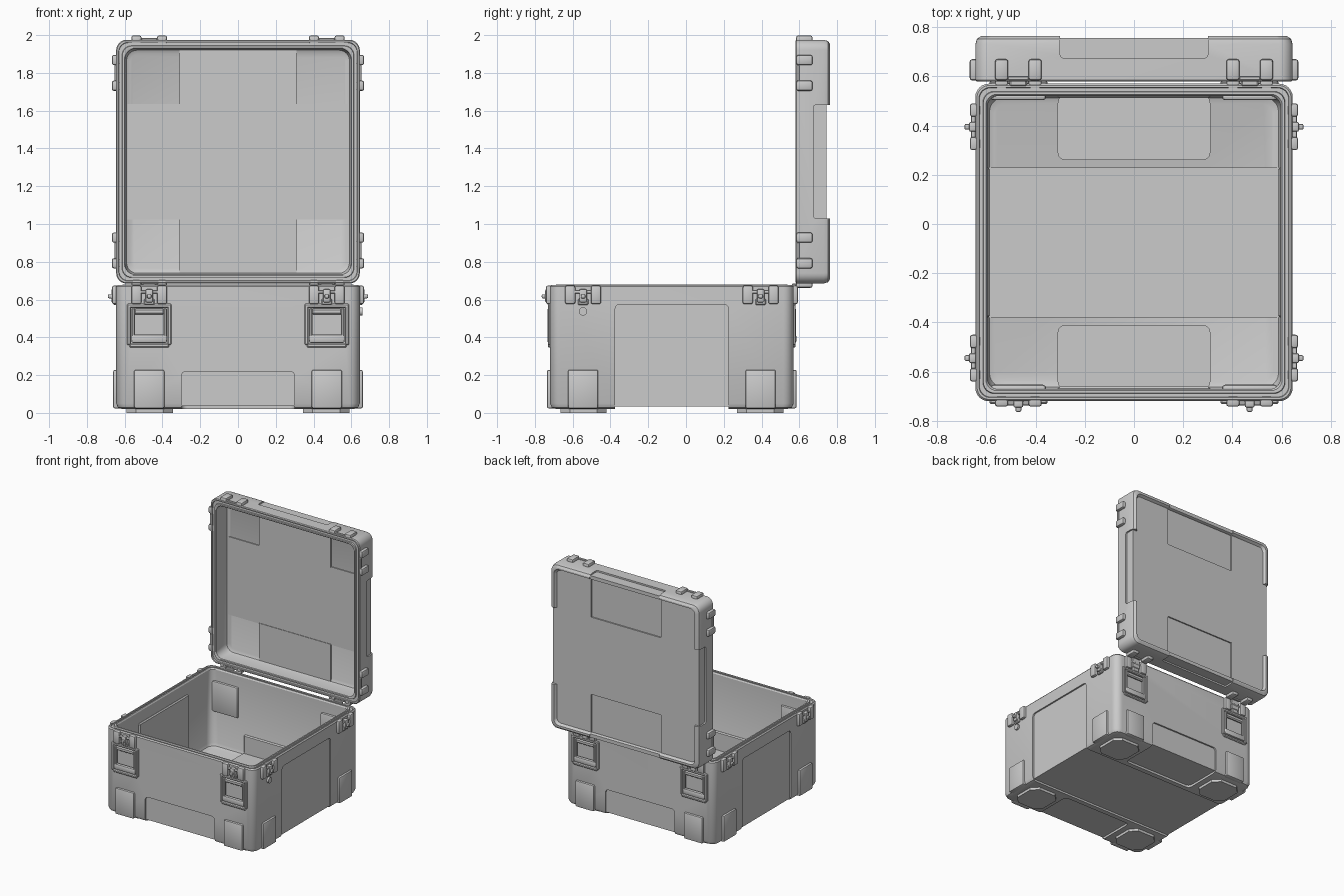
import bpy, bmesh, math
from mathutils import Matrix, Vector

if "Cube" in bpy.data.objects:
    bpy.data.objects.remove(bpy.data.objects["Cube"])

T = Matrix.Translation
BODY = T((0, -0.075, 0))                                        # body frame, z up
LID = T((0, 0.58, 1.33)) @ Matrix.Rotation(-math.pi / 2, 4, 'X')  # lid frame, stood on edge
H = 0.645                                                       # half width of the case


def side(k):
    return Matrix.Rotation(k * math.pi / 2, 4, 'Z')


def box(bm, lo, hi, M=Matrix(), bevel=0.0, seg=1, axis=None):
    """Box between two corners; bevels all edges or only those along one axis."""
    lo, hi = Vector(lo), Vector(hi)
    S = Matrix.Diagonal((*(hi - lo), 1))
    verts = bmesh.ops.create_cube(bm, size=1, matrix=M @ T((lo + hi) / 2) @ S)['verts']
    if bevel:
        edges = {e for v in verts for e in v.link_edges}
        if axis is not None:
            d = M.to_3x3().col[axis].normalized()
            edges = {e for e in edges
                     if abs((e.verts[0].co - e.verts[1].co).normalized().dot(d)) > 0.9}
        bmesh.ops.bevel(bm, geom=list(edges), offset=bevel, segments=seg,
                        profile=0.5, affect='EDGES')


def rod(bm, r, length, M, n=20):
    bmesh.ops.create_cone(bm, cap_ends=True, segments=n, radius1=r, radius2=r,
                          depth=length, matrix=M)


def finish(bm, name, smooth=True):
    bmesh.ops.recalc_face_normals(bm, faces=bm.faces)
    me = bpy.data.meshes.new(name)
    bm.to_mesh(me)
    bm.free()
    ob = bpy.data.objects.new(name, me)
    bpy.context.collection.objects.link(ob)
    return ob


def square_loft(name, rings, M):
    """Closed skin through rounded squares given as (half width, corner radius, z)."""
    bm = bmesh.new()
    loops = []
    for h, r, z in rings:
        loop = []
        for k in range(4):
            for i in range(7):
                a = math.pi / 2 * (k + i / 6)
                c = math.pi / 2 * k + math.pi / 4
                cx, cy = (h - r) * math.sqrt(2) * math.cos(c), (h - r) * math.sqrt(2) * math.sin(c)
                loop.append(bm.verts.new(M @ Vector((cx + r * math.cos(a), cy + r * math.sin(a), z))))
        loops.append(loop)
    n = len(loops[0])
    for a, b in zip(loops, loops[1:]):
        for i in range(n):
            bm.faces.new((a[i], a[(i + 1) % n], b[(i + 1) % n], b[i]))
    bm.faces.new(loops[0])
    bm.faces.new(loops[-1])
    return finish(bm, name)


def cut(ob, *args, **kw):
    bm = bmesh.new()
    box(bm, *args, **kw)
    cutter = finish(bm, "cutter")
    cutter.hide_render = True
    m = ob.modifiers.new("cut", 'BOOLEAN')
    m.operation, m.solver, m.object = 'DIFFERENCE', 'EXACT', cutter
    bpy.context.view_layer.objects.active = ob
    bpy.ops.object.modifier_apply(modifier=m.name)
    bpy.data.objects.remove(cutter)


# Case body: outer skin, rim with seal groove, inner skin
body = square_loft("case_body", [
    (0.61, 0.04, 0.02), (0.635, 0.05, 0.028), (H, 0.055, 0.05), (H, 0.055, 0.668),
    (0.638, 0.05, 0.677), (0.63, 0.045, 0.677), (0.628, 0.045, 0.668), (0.614, 0.045, 0.668),
    (0.612, 0.045, 0.68), (0.602, 0.045, 0.68), (0.596, 0.045, 0.67),
    (0.596, 0.06, 0.10), (0.587, 0.055, 0.078), (0.565, 0.04, 0.07)], BODY)
cut(body, (-0.8, -0.301, -0.1), (0.8, 0.301, 0.035), M=BODY)     # channel under the floor
for k in range(4):
    M = BODY @ side(k)
    if k % 2:   # tall recess on left and right
        cut(body, (-0.3, -0.75, -0.1), (0.3, -H + 0.012, 0.575), M=M, bevel=0.025, seg=4, axis=1)
    else:       # low recess on front and back, wrapping below
        cut(body, (-0.3, -0.75, -0.1), (0.3, -H + 0.012, 0.22), M=M, bevel=0.025, seg=4, axis=1)
        cut(body, (-0.299, -0.76, -0.1), (0.299, -0.34, 0.037), M=M, bevel=0.03, seg=4, axis=2)
        for x in (-0.47, 0.47):     # handle pockets
            cut(body, (x - 0.1, -0.75, 0.365), (x + 0.1, -0.617, 0.56), M=M,
                bevel=0.012, seg=2, axis=1)

# Raised inner faces behind the recesses
bm = bmesh.new()
box(bm, (-0.597, -0.305, 0.06), (0.597, 0.305, 0.082), BODY)
for k in range(4):
    M = BODY @ side(k)
    if k % 2:
        box(bm, (-0.305, -0.61, 0.07), (0.305, -0.586, 0.58), M, 0.008)
    else:
        box(bm, (-0.31, -0.597, 0.06), (0.31, -0.335, 0.086), M, 0.03, 3, axis=2)
        box(bm, (-0.31, -0.61, 0.07), (0.31, -0.586, 0.23), M, 0.008)
        for x in (-0.47, 0.47):
            box(bm, (x - 0.112, -0.605, 0.345), (x + 0.112, -0.578, 0.585), M, 0.012, 2)
finish(bm, "inner_panels")

# Corner bumpers and feet
bumpers, feet = bmesh.new(), bmesh.new()
for k in range(4):
    M = BODY @ side(k)
    for x in (-0.47, 0.47):
        box(bumpers, (x - 0.08, -H - 0.016, 0.024), (x + 0.08, -H + 0.03, 0.228), M, 0.009, 2)
    box(feet, (0.345, 0.345, 0), (0.59, 0.59, 0.03), M, 0.05, 1, axis=2)
finish(bumpers, "corner_bumpers")
finish(feet, "feet")

# Lid shell with dished top and raised rim
lid = square_loft("lid", [
    (0.57, 0.04, 0.135), (0.59, 0.055, 0.125), (0.597, 0.06, 0.10), (0.597, 0.05, 0.004),
    (0.602, 0.05, 0.0), (0.612, 0.05, 0.0), (0.614, 0.05, 0.008), (0.63, 0.05, 0.008),
    (0.632, 0.05, 0.0), (0.64, 0.05, 0.0), (H, 0.055, 0.006), (H, 0.055, 0.15),
    (0.638, 0.05, 0.172), (0.622, 0.045, 0.183), (0.61, 0.04, 0.183), (0.598, 0.035, 0.162)], LID)
for k in range(4):
    M = LID @ side(k)
    cut(lid, (-0.3, -0.75, 0.095), (0.3, -H + 0.012, 0.3), M=M, bevel=0.012, seg=3, axis=1)
    if k % 2:
        cut(lid, (-0.3, -0.75, 0.1625), (0.3, -0.585, 0.3), M=M)
    else:
        cut(lid, (-0.301, -0.76, 0.175), (0.301, -0.59, 0.3), M=M)
        cut(lid, (-0.302, -0.601, 0.152), (0.302, -0.302, 0.3), M=M)

# Raised inner faces of the lid
bm = bmesh.new()
box(bm, (-0.594, -0.305, 0.128), (0.594, 0.305, 0.145), LID)
for k in (0, 2):
    box(bm, (-0.31, -0.592, 0.124), (0.31, -0.3, 0.145), LID @ side(k))
finish(bm, "lid_inner_panels")

# Guard ribs on all sides of body and lid, with clasps and pins between
ribs, lid_ribs = bmesh.new(), bmesh.new()
clasps, pins = bmesh.new(), bmesh.new()
RY = Matrix.Rotation(math.pi / 2, 4, 'Y')
for k in range(4):
    for x in (-0.47, 0.47):
        M = BODY @ side(k) @ T((x, -H, 0))
        L = LID @ side(k) @ T((x, -H, 0))
        for s in (-0.068, 0.068):
            box(ribs, (s - 0.027, -0.022, 0.576), (s + 0.027, 0.02, 0.674), M, 0.01, 2)
            box(lid_ribs, (s - 0.027, -0.023, 0.003), (s + 0.027, 0.02, 0.09), L, 0.011, 2)
        box(lid_ribs, (-0.042, -0.01, 0.004), (0.042, 0.01, 0.02), L, 0.003)
        box(clasps, (-0.028, -0.014, 0.57), (0.028, 0.02, 0.605), M, 0.006)
        if k != 2:      # toggle hooks; the back side is hinged
            box(clasps, (-0.02, -0.026, 0.585), (0.02, 0.01, 0.655), M, 0.008, 2)
            box(clasps, (-0.012, -0.044, 0.606), (0.012, 0.0, 0.628), M, 0.007, 2)
        else:           # hinge leaf
            box(clasps, (-0.035, -0.014, 0.6), (0.035, 0.01, 0.686), M, 0.005)
        rod(pins, 0.009, 0.1, M @ T((0, -0.008, 0.64)) @ RY, 12)
finish(ribs, "body_ribs")
finish(lid_ribs, "lid_ribs")
finish(clasps, "clasps")
finish(pins, "clasp_pins")

# Drop handles with frames, front and back
frames, handles = bmesh.new(), bmesh.new()
for k in (0, 2):
    for x in (-0.47, 0.47):
        M = BODY @ side(k) @ T((x, -H, 0))
        for s in (-1, 1):
            a, b = sorted((s * 0.096, s * 0.118))
            box(frames, (a, -0.011, 0.36), (b, 0.01, 0.572), M, 0.005)
            a, b = sorted((s * 0.075, s * 0.094))
            box(handles, (a, -0.012, 0.38), (b, 0.012, 0.555), M, 0.005)
        box(frames, (-0.105, -0.011, 0.345), (0.105, 0.01, 0.367), M, 0.006)
        box(frames, (-0.118, -0.011, 0.555), (0.118, 0.01, 0.578), M, 0.006)
        box(handles, (-0.094, -0.014, 0.37), (0.094, 0.014, 0.415), M, 0.01, 2)
        box(handles, (-0.08, -0.008, 0.52), (0.08, 0.016, 0.553), M, 0.008)
finish(frames, "handle_frames")
finish(handles, "handles")

# Pressure valve on the right side
bm = bmesh.new()
rod(bm, 0.022, 0.03, T((H, -0.545, 0.537)) @ RY, 24)
finish(bm, "pressure_valve")

# Smooth shading with sharp edges kept
for ob in bpy.context.scene.objects:
    ob.select_set(True)
    bpy.context.view_layer.objects.active = ob
bpy.ops.object.shade_smooth_by_angle(angle=math.radians(30))
